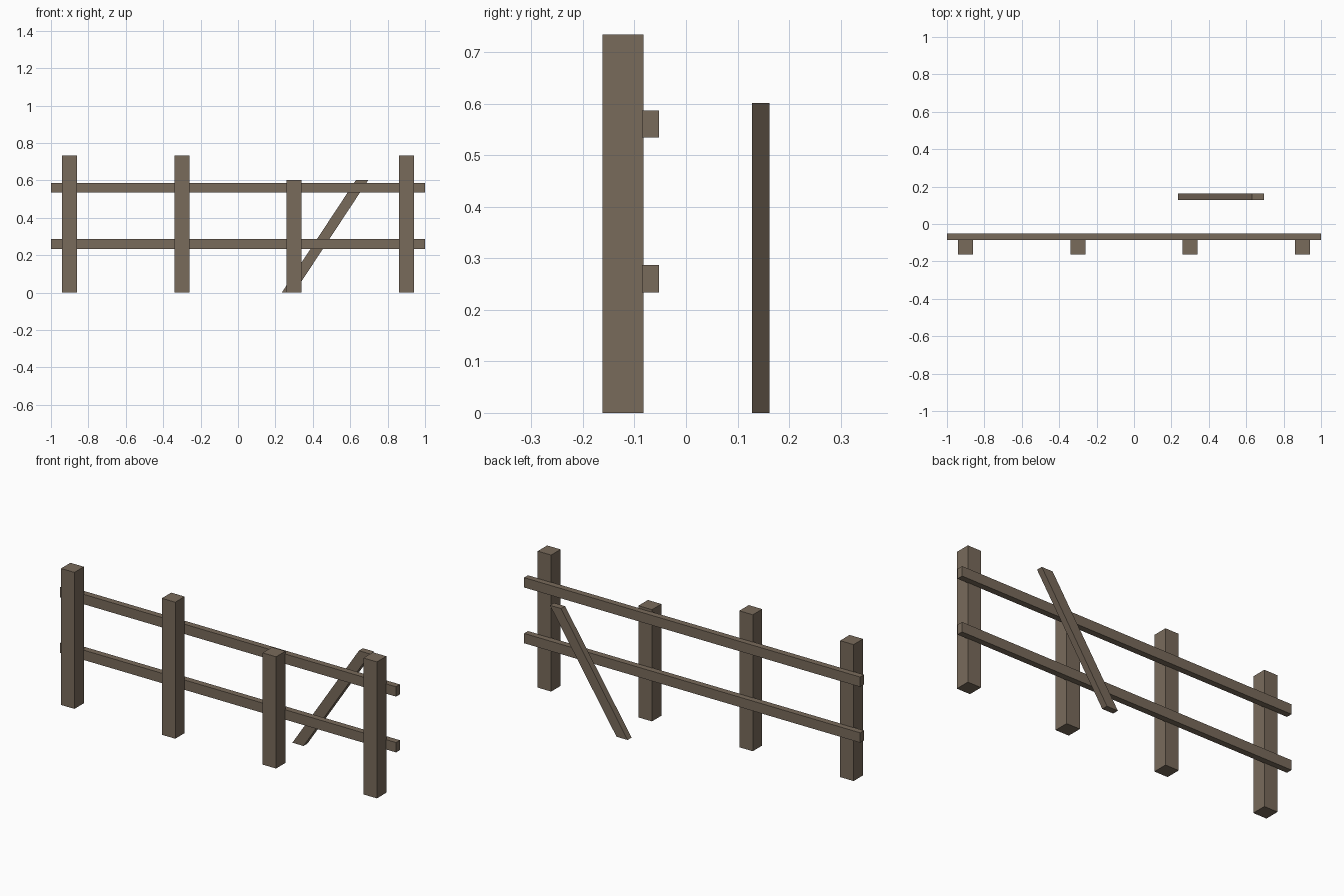
import bpy, bmesh

if "Cube" in bpy.data.objects:
    bpy.data.objects.remove(bpy.data.objects["Cube"])

wood = bpy.data.materials.new("weathered_wood")
wood.diffuse_color = (0.19, 0.145, 0.105, 1)
wood.use_nodes = True
wood.node_tree.nodes["Principled BSDF"].inputs["Base Color"].default_value = wood.diffuse_color


def prism(name, outline, y0, y1):
    """Extrude an XZ outline from y0 to y1."""
    bm = bmesh.new()
    face = bm.faces.new([bm.verts.new((x, y0, z)) for x, z in outline])
    ext = bmesh.ops.extrude_face_region(bm, geom=[face])["geom"]
    bmesh.ops.translate(bm, vec=(0, y1 - y0, 0),
                        verts=[g for g in ext if isinstance(g, bmesh.types.BMVert)])
    bmesh.ops.recalc_face_normals(bm, faces=bm.faces)
    mesh = bpy.data.meshes.new(name)
    bm.to_mesh(mesh)
    bm.free()
    mesh.materials.append(wood)
    bpy.context.collection.objects.link(bpy.data.objects.new(name, mesh))


def rect(x0, x1, z0, z1):
    return [(x0, z0), (x1, z0), (x1, z1), (x0, z1)]


# Upright posts, one cut shorter
for i, (x, h) in enumerate([(-0.9, 0.734), (-0.3, 0.734), (0.3, 0.601), (0.9, 0.734)]):
    prism(f"post_{i + 1}", rect(x - 0.04, x + 0.04, 0, h), -0.162, -0.082)

# Horizontal rails behind the posts
for name, z in (("lower_rail", 0.234), ("upper_rail", 0.534)):
    prism(name, rect(-1, 1, z, z + 0.053), -0.085, -0.052)

# Loose slanted plank with level ends
prism("slanted_plank", [(0.234, 0), (0.300, 0), (0.696, 0.601), (0.630, 0.601)], 0.128, 0.162)
